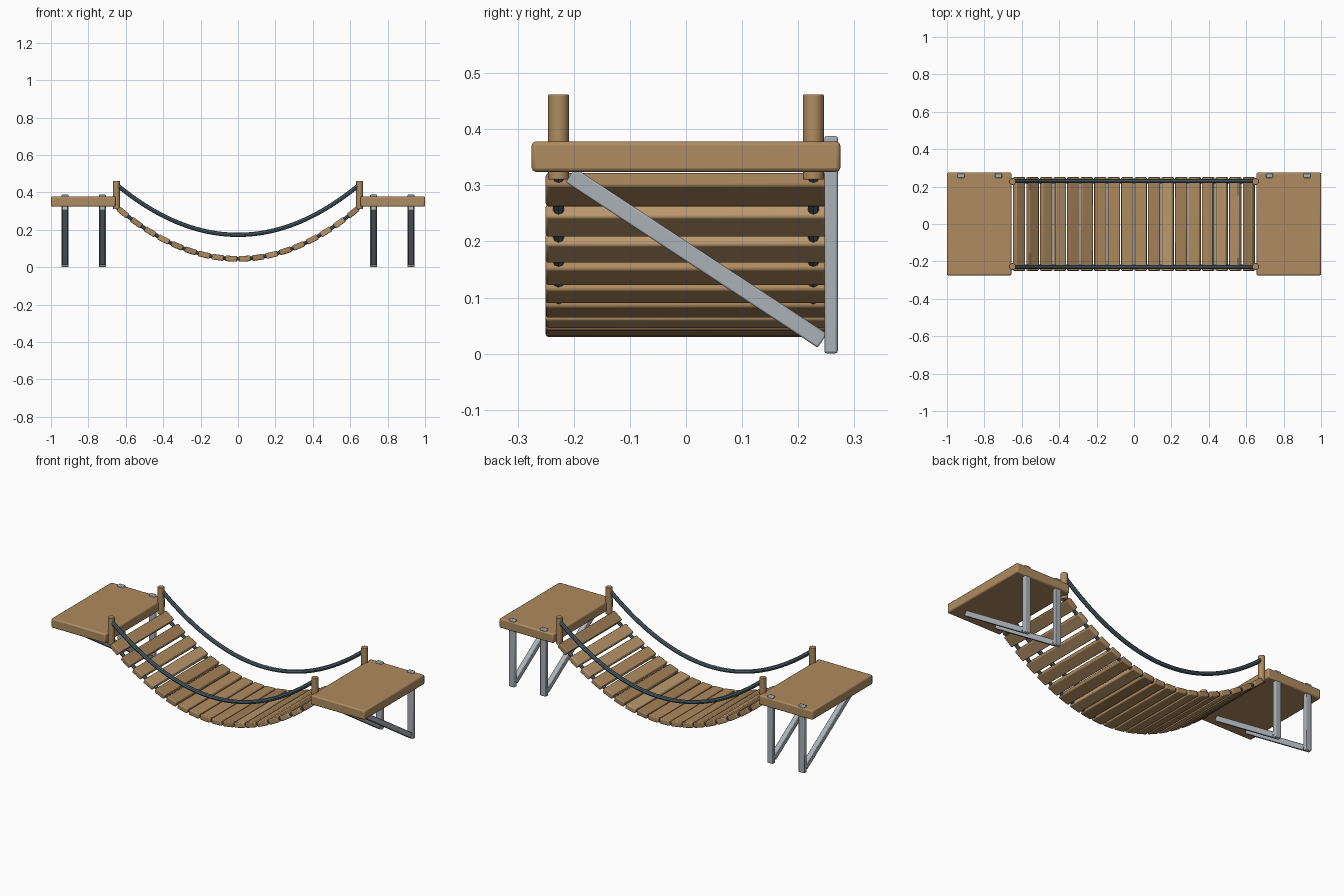
import bpy, math, random
from mathutils import Vector

if "Cube" in bpy.data.objects:
    bpy.data.objects.remove(bpy.data.objects["Cube"])

random.seed(4)


def material(name, rgb):
    m = bpy.data.materials.new(name)
    m.diffuse_color = (*rgb, 1)
    m.use_nodes = True
    m.node_tree.nodes["Principled BSDF"].inputs["Base Color"].default_value = m.diffuse_color
    return m


WOOD = material("wood", (0.43, 0.26, 0.115))
PLANKS = [material("plank_wood_%d" % i, c) for i, c in enumerate(
    [(0.43, 0.26, 0.115), (0.36, 0.215, 0.095), (0.49, 0.31, 0.15)])]
ROPE = material("rope", (0.075, 0.125, 0.15))
STEEL = material("steel", (0.40, 0.44, 0.47))


def finish(ob, name, mat, bevel):
    ob.name = name
    ob.data.materials.append(mat)
    if bevel:
        b = ob.modifiers.new("bevel", 'BEVEL')
        b.width = bevel
        b.segments = 2
        b.limit_method = 'ANGLE'
    bpy.ops.object.shade_smooth_by_angle(angle=math.radians(35))
    return ob


def box(name, loc, size, mat, rot=(0, 0, 0), bevel=0.004):
    bpy.ops.mesh.primitive_cube_add(size=1, location=loc, rotation=rot)
    ob = bpy.context.object
    ob.scale = size
    bpy.ops.object.transform_apply(location=False, rotation=False, scale=True)
    return finish(ob, name, mat, bevel)


def rope(name, y, half, low, rise, radius):
    # parabolic sagging tube
    cu = bpy.data.curves.new(name, 'CURVE')
    cu.dimensions = '3D'
    cu.bevel_depth = radius
    cu.bevel_resolution = 2
    cu.use_fill_caps = True
    sp = cu.splines.new('POLY')
    n = 40
    sp.points.add(n)
    for i, p in enumerate(sp.points):
        t = -1 + 2 * i / n
        p.co = (t * half, y, low + rise * t * t, 1)
    ob = bpy.data.objects.new(name, cu)
    bpy.context.collection.objects.link(ob)
    bpy.ops.object.select_all(action='DESELECT')
    ob.select_set(True)
    bpy.context.view_layer.objects.active = ob
    bpy.ops.object.convert(target='MESH')
    finish(bpy.context.object, name, ROPE, 0)


# Hanging deck planks following the sag
HALF, LOW, RISE, COUNT = 0.65, 0.045, 0.277, 18
step = 2 * HALF / COUNT
for i in range(COUNT):
    x = -HALF + (i + 0.5) * step
    z = LOW + RISE * (x / HALF) ** 2
    slope = math.atan(2 * RISE * x / HALF ** 2)
    box("plank_%02d" % (i + 1), (x, 0, z), (0.064, 0.5, 0.03),
        random.choice(PLANKS), (0, -slope, 0), 0.005)

# Deck ropes through the planks, and handrail ropes
for side, y in (("front", -1), ("back", 1)):
    rope(side + "_deck_rope", y * 0.227, HALF, LOW, RISE, 0.01)
    rope(side + "_handrail_rope", y * 0.23, 0.645, 0.173, 0.265, 0.0115)

for side, s in (("left", -1), ("right", 1)):
    # End platform
    box(side + "_platform", (s * 0.8275, 0, 0.351), (0.345, 0.55, 0.054), WOOD, bevel=0.007)
    # Handrail posts
    for end, y in (("front", -0.227), ("back", 0.227)):
        bpy.ops.mesh.primitive_cylinder_add(vertices=16, radius=0.0185, depth=0.152,
                                            location=(s * 0.65, y, 0.386))
        finish(bpy.context.object, "%s_%s_post" % (side, end), WOOD, 0.002)
    # Wall brackets: upright with a diagonal brace
    for k, x in (("inner", 0.725), ("outer", 0.925)):
        box("%s_%s_upright" % (side, k), (s * x, 0.2585, 0.194), (0.037, 0.024, 0.387), STEEL)
        a, b = Vector((s * x, -0.206, 0.318)), Vector((s * x, 0.243, 0.023))
        d = b - a
        box("%s_%s_brace" % (side, k), (a + b) / 2, (0.03, d.length, 0.03),
            STEEL, (math.atan2(d.z, d.y), 0, 0), 0.003)
